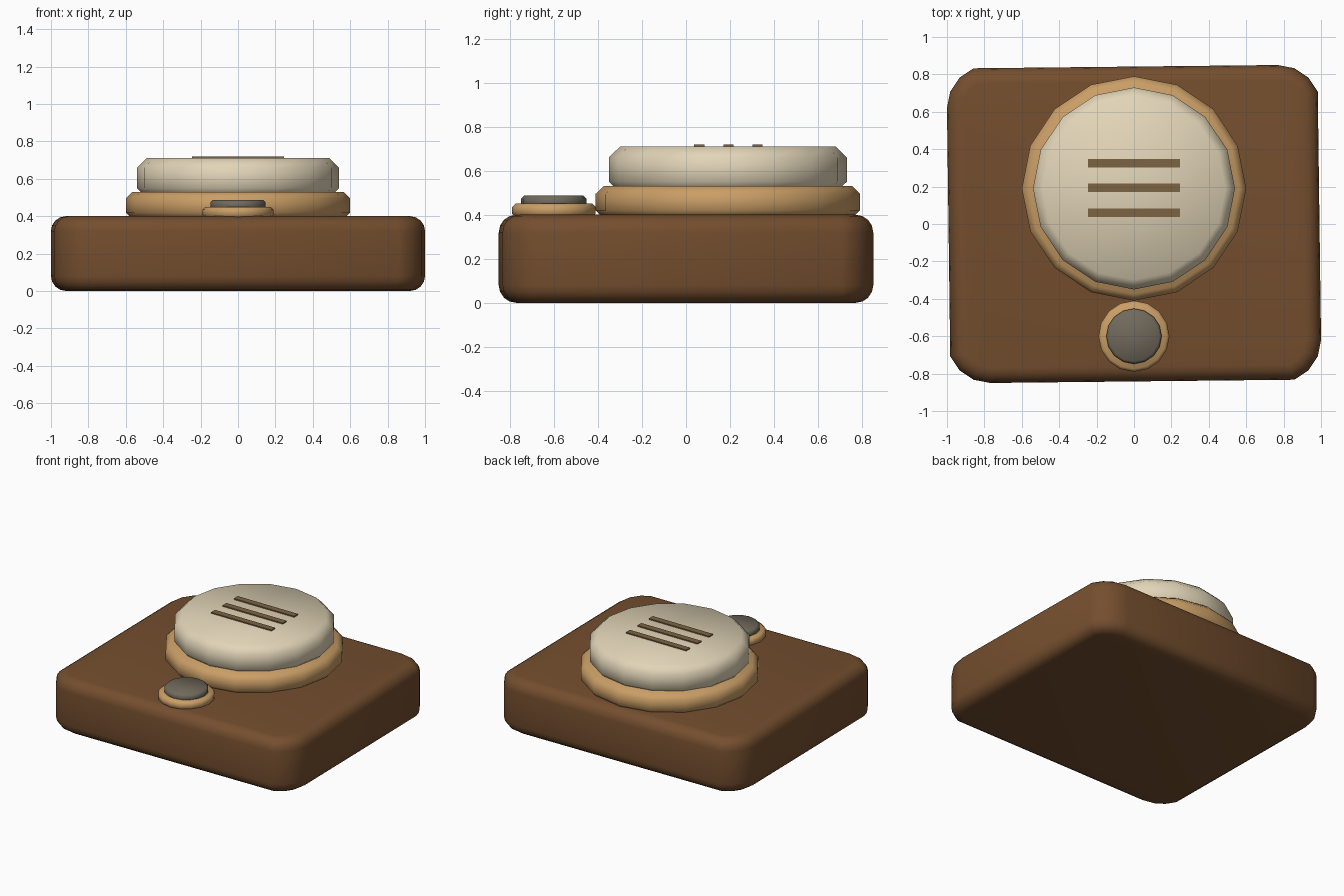
import bpy, bmesh, math

if "Cube" in bpy.data.objects:
    bpy.data.objects.remove(bpy.data.objects["Cube"])


def material(name, rgb):
    lin = [c / 255 / 12.92 if c <= 10 else ((c / 255 + 0.055) / 1.055) ** 2.4 for c in rgb]
    m = bpy.data.materials.new(name)
    m.diffuse_color = (*lin, 1)
    m.use_nodes = True
    m.node_tree.nodes["Principled BSDF"].inputs["Base Color"].default_value = m.diffuse_color
    return m


BROWN = material("walnut_brown", (116, 78, 46))
TAN = material("warm_tan", (202, 158, 102))
CREAM = material("cream", (226, 213, 184))
GREY = material("warm_grey", (113, 105, 92))
SLOT = material("slot_brown", (124, 99, 66))


def prism(name, outline, z0, z1, mat, bevel=0, segments=1):
    """Extrude a counter-clockwise outline and bevel its top and bottom rims."""
    bm = bmesh.new()
    low = [bm.verts.new((x, y, z0)) for x, y in outline]
    high = [bm.verts.new((x, y, z1)) for x, y in outline]
    n = len(outline)
    bm.faces.new(low[::-1])
    bm.faces.new(high)
    for i in range(n):
        j = (i + 1) % n
        bm.faces.new((low[i], low[j], high[j], high[i]))
    if bevel:
        rims = [e for e in bm.edges if abs(e.verts[0].co.z - e.verts[1].co.z) < 1e-6]
        bmesh.ops.bevel(bm, geom=rims, offset=bevel, segments=segments,
                        profile=0.5, affect='EDGES')
    bmesh.ops.recalc_face_normals(bm, faces=bm.faces)
    me = bpy.data.meshes.new(name)
    bm.to_mesh(me)
    bm.free()
    me.materials.append(mat)
    ob = bpy.data.objects.new(name, me)
    bpy.context.collection.objects.link(ob)
    bpy.ops.object.select_all(action='DESELECT')
    ob.select_set(True)
    bpy.context.view_layer.objects.active = ob
    bpy.ops.object.shade_smooth_by_angle(angle=math.radians(60))
    return ob


def disc(name, cy, r, z0, z1, mat, bevel, sides=16):
    pts = [(r * math.cos(a), cy + r * math.sin(a))
           for a in (2 * math.pi * i / sides for i in range(sides))]
    return prism(name, pts, z0, z1, mat, bevel)


# Body: rounded block, four points per corner, each arc open at its first end
HX, HY, R = 1.0, 0.85, 0.23
body_outline = []
for k, (sx, sy) in enumerate(((1, 1), (-1, 1), (-1, -1), (1, -1))):
    for i in range(1, 5):
        a = math.radians(90 * k + 22.5 * i)
        body_outline.append((sx * (HX - R) + R * math.cos(a),
                             sy * (HY - R) + R * math.sin(a)))
prism("body", body_outline, 0, 0.4, BROWN, 0.08, 4)

# Large round cap on its collar
disc("cap_collar", 0.19, 0.6, 0.385, 0.53, TAN, 0.035)
disc("cap", 0.19, 0.54, 0.5, 0.71, CREAM, 0.05)

# Small button on its collar
disc("button_collar", -0.6, 0.19, 0.39, 0.45, TAN, 0.015)
disc("button", -0.6, 0.148, 0.43, 0.487, GREY, 0.013)

# Three bars on top of the cap
for i, y in enumerate((0.06, 0.193, 0.325)):
    prism(f"cap_bar_{i + 1}", [(-0.245, y - 0.023), (0.245, y - 0.023),
                               (0.245, y + 0.023), (-0.245, y + 0.023)],
          0.709, 0.718, SLOT)
